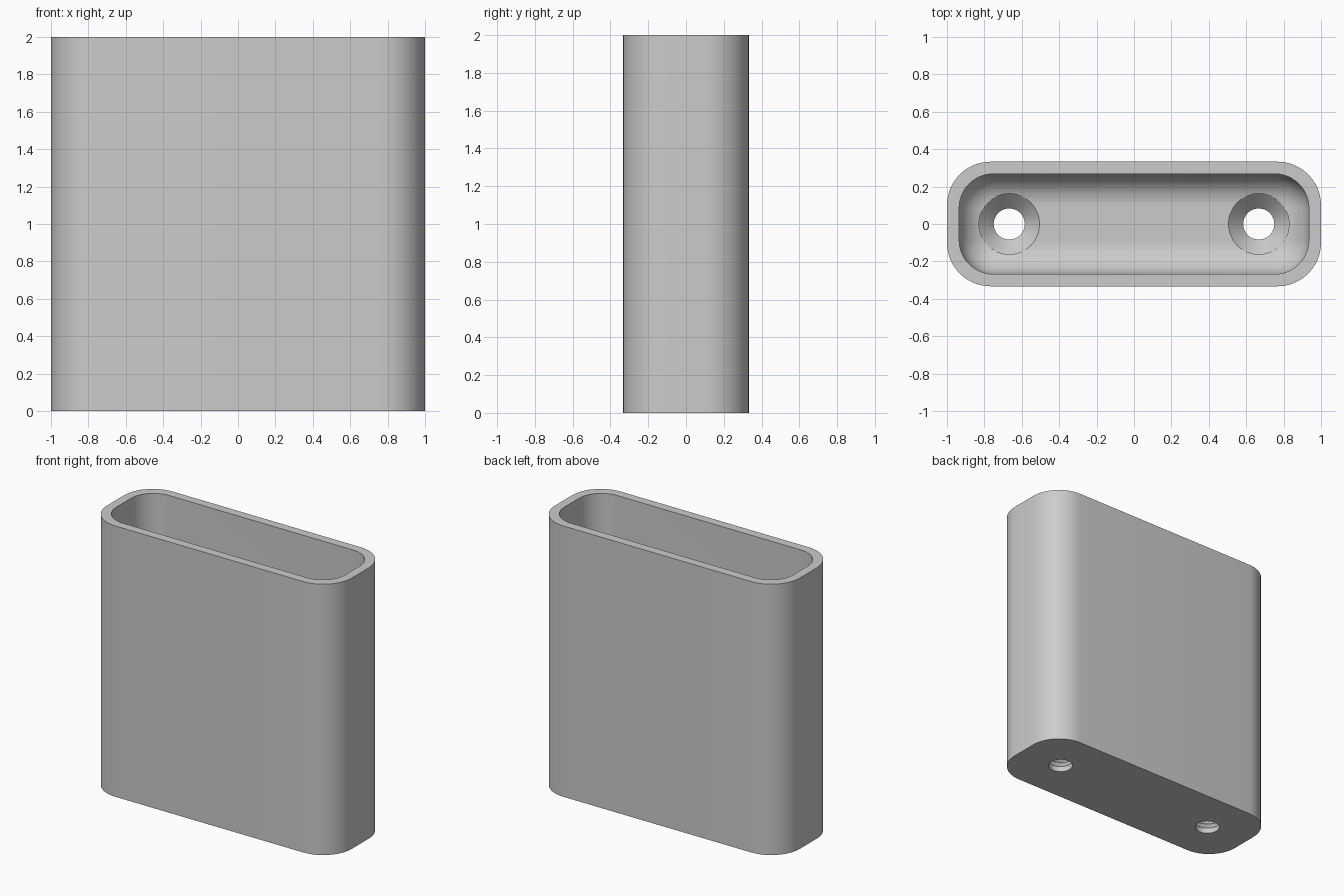
import bpy, bmesh
from math import sin, cos, pi, radians

default = bpy.data.objects.get("Cube")
if default:
    bpy.data.objects.remove(default)

HEIGHT, FLOOR, FILLET = 2.0, 0.12, 0.17
OUTER = (1.0, 0.333, 0.233)      # half width, half depth, corner radius
INNER = (0.935, 0.268, 0.183)
STEPS = 12

grey = bpy.data.materials.new("plain grey")
grey.use_nodes = True
colour = (0.6, 0.6, 0.6, 1)
grey.diffuse_color = colour
grey.node_tree.nodes["Principled BSDF"].inputs["Base Color"].default_value = colour


def rounded_ring(bm, size, inset, z):
    """Vertex ring of a rounded rectangle, shrunk by inset."""
    hx, hy, r = size
    ring = []
    for q, (sx, sy) in enumerate(((1, 1), (-1, 1), (-1, -1), (1, -1))):
        for i in range(STEPS + 1):
            a = (q + i / STEPS) * pi / 2
            ring.append(bm.verts.new((sx * (hx - r) + (r - inset) * cos(a),
                                      sy * (hy - r) + (r - inset) * sin(a), z)))
    return ring


def circle_ring(bm, x, radius, z, count=64):
    return [bm.verts.new((x + radius * cos(2 * pi * i / count),
                          radius * sin(2 * pi * i / count), z)) for i in range(count)]


def loft(bm, rings):
    """Skin a stack of rings and cap both ends."""
    for a, b in zip(rings, rings[1:]):
        for i in range(len(a)):
            j = (i + 1) % len(a)
            bm.faces.new((a[i], a[j], b[j], b[i]))
    bm.faces.new(rings[0][::-1])
    bm.faces.new(rings[-1])
    bmesh.ops.recalc_face_normals(bm, faces=bm.faces)


def finish(bm, name):
    mesh = bpy.data.meshes.new(name)
    bm.to_mesh(mesh)
    bm.free()
    mesh.materials.append(grey)
    obj = bpy.data.objects.new(name, mesh)
    bpy.context.collection.objects.link(obj)
    return obj


# Holder: outer wall, rim, inner wall, filleted floor
bm = bmesh.new()
rings = [rounded_ring(bm, OUTER, 0, 0), rounded_ring(bm, OUTER, 0, HEIGHT),
         rounded_ring(bm, INNER, 0, HEIGHT)]
for i in range(STEPS + 1):
    a = i / STEPS * pi / 2
    rings.append(rounded_ring(bm, INNER, FILLET * (1 - cos(a)),
                              FLOOR + FILLET * (1 - sin(a))))
loft(bm, rings)
holder = finish(bm, "holder")

# Countersunk screw holes through the floor
bm = bmesh.new()
for x in (-0.667, 0.667):
    loft(bm, [circle_ring(bm, x, r, z) for r, z in
              ((0.083, -0.1), (0.083, 0.04), (0.162, FLOOR), (0.162, 0.4))])
cutter = finish(bm, "screw_hole_cutter")
cutter.hide_render = True

cut = holder.modifiers.new("screw holes", 'BOOLEAN')
cut.operation, cut.object, cut.solver = 'DIFFERENCE', cutter, 'EXACT'
bpy.ops.object.select_all(action='DESELECT')
holder.select_set(True)
bpy.context.view_layer.objects.active = holder
bpy.ops.object.modifier_apply(modifier=cut.name)
bpy.data.objects.remove(cutter)
bpy.ops.object.shade_smooth_by_angle(angle=radians(30))
